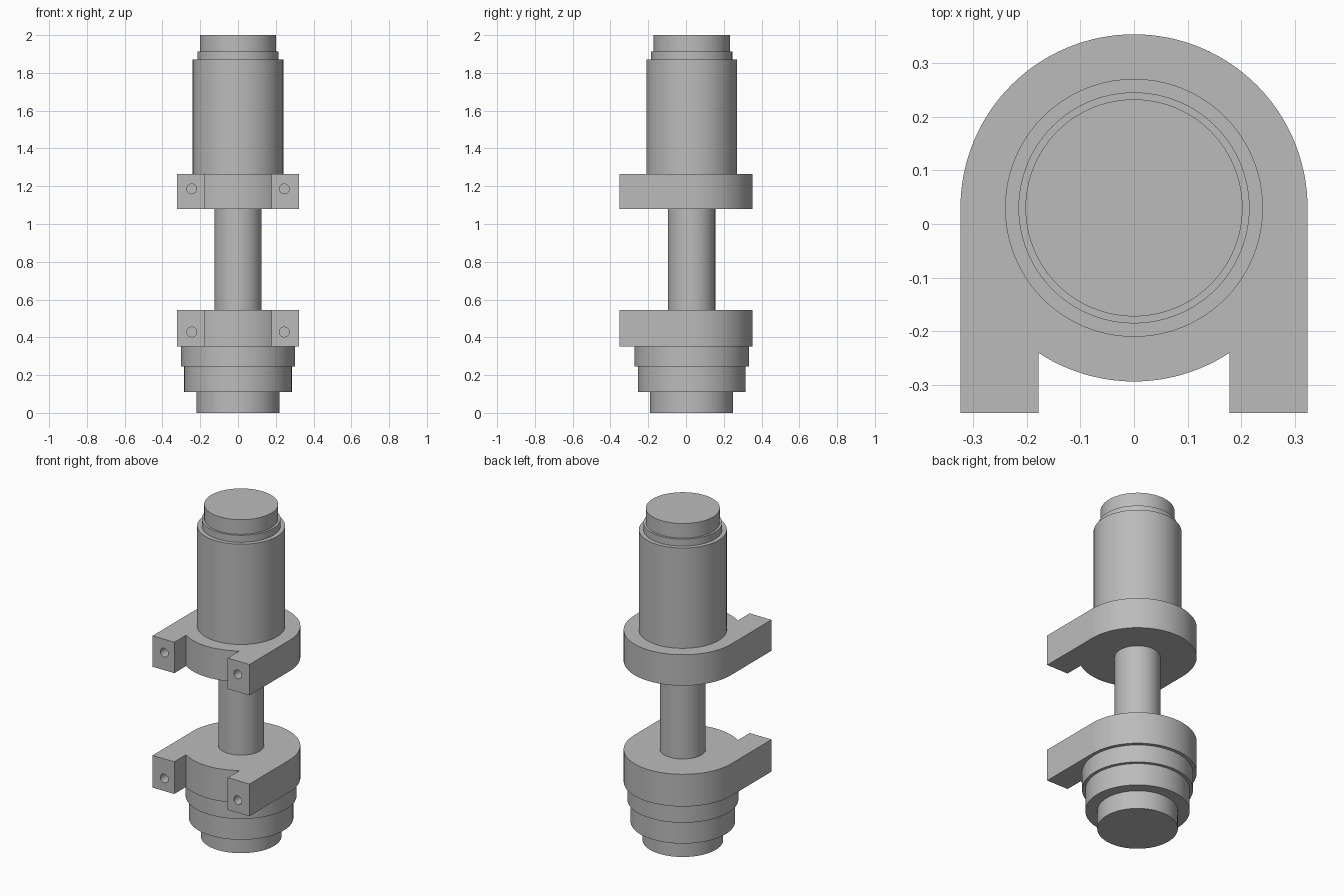
import bpy, bmesh, math
from mathutils import Matrix

cube = bpy.data.objects.get("Cube")
if cube:
    bpy.data.objects.remove(cube, do_unlink=True)

AXIS_Y = 0.03      # shared axis of all round parts
RING_R = 0.323     # bracket outer radius
LUG_IN = 0.178     # inner side of each lug
LUG_FRONT = -0.352
HOLE_X, HOLE_R, HOLE_DEPTH = 0.245, 0.026, 0.12

grey = bpy.data.materials.new("plain grey")
grey.use_nodes = True
grey.diffuse_color = (0.5, 0.5, 0.5, 1)
grey.node_tree.nodes["Principled BSDF"].inputs["Base Color"].default_value = (0.5, 0.5, 0.5, 1)


def add_object(name, bm):
    bmesh.ops.recalc_face_normals(bm, faces=bm.faces)
    mesh = bpy.data.meshes.new(name)
    bm.to_mesh(mesh)
    bm.free()
    mesh.materials.append(grey)
    obj = bpy.data.objects.new(name, mesh)
    bpy.context.collection.objects.link(obj)
    return obj


def smooth(obj):
    bpy.ops.object.select_all(action='DESELECT')
    obj.select_set(True)
    bpy.context.view_layer.objects.active = obj
    bpy.ops.object.shade_smooth_by_angle(angle=math.radians(30))


def cylinder(name, radius, z0, z1):
    bm = bmesh.new()
    bmesh.ops.create_cone(bm, cap_ends=True, segments=96, radius1=radius, radius2=radius,
                          depth=z1 - z0, matrix=Matrix.Translation((0, AXIS_Y, (z0 + z1) / 2)))
    smooth(add_object(name, bm))


def arc(a0, a1, steps):
    angles = [a0 + (a1 - a0) * i / steps for i in range(steps + 1)]
    return [(RING_R * math.cos(a), AXIS_Y + RING_R * math.sin(a)) for a in angles]


def bracket(name, z0, z1, hole_z):
    # Round back, two straight lugs, and a curved front between them
    half = math.asin(LUG_IN / RING_R)
    outline = arc(0, math.pi, 64)
    outline += [(-RING_R, LUG_FRONT), (-LUG_IN, LUG_FRONT)]
    outline += arc(1.5 * math.pi - half, 1.5 * math.pi + half, 24)
    outline += [(LUG_IN, LUG_FRONT), (RING_R, LUG_FRONT)]
    bm = bmesh.new()
    face = bm.faces.new([bm.verts.new((x, y, z0)) for x, y in outline])
    top = bmesh.ops.extrude_face_region(bm, geom=[face])["geom"]
    bmesh.ops.translate(bm, vec=(0, 0, z1 - z0),
                        verts=[v for v in top if isinstance(v, bmesh.types.BMVert)])
    if face not in bm.faces or len([f for f in bm.faces if len(f.verts) > 4]) < 2:
        bm.faces.new([v for v in bm.verts if abs(v.co.z - z0) < 1e-5])
    obj = add_object(name, bm)

    # Blind bolt holes in the lug fronts
    bm = bmesh.new()
    for side in (-1, 1):
        place = Matrix.Translation((side * HOLE_X, LUG_FRONT, hole_z)) @ Matrix.Rotation(math.pi / 2, 4, 'X')
        bmesh.ops.create_cone(bm, cap_ends=True, segments=32, radius1=HOLE_R, radius2=HOLE_R,
                              depth=2 * HOLE_DEPTH, matrix=place)
    cutter = add_object(name + "_hole_cutter", bm)
    cut = obj.modifiers.new("bolt holes", 'BOOLEAN')
    cut.operation = 'DIFFERENCE'
    cut.solver = 'EXACT'
    cut.object = cutter
    bpy.context.view_layer.objects.active = obj
    bpy.ops.object.modifier_apply(modifier=cut.name)
    bpy.data.objects.remove(cutter, do_unlink=True)
    smooth(obj)


# Stepped foot
cylinder("foot", 0.22, 0, 0.111)
cylinder("lower_flange", 0.285, 0.111, 0.245)
cylinder("upper_flange", 0.303, 0.245, 0.352)

# Clamp brackets joined by the rod
bracket("lower_bracket", 0.352, 0.546, 0.428)
cylinder("rod", 0.125, 0.546, 1.08)
bracket("upper_bracket", 1.08, 1.266, 1.186)

# Upper barrel and stepped cap
cylinder("barrel", 0.24, 1.266, 1.87)
cylinder("collar", 0.215, 1.87, 1.912)
cylinder("cap", 0.202, 1.912, 2)
